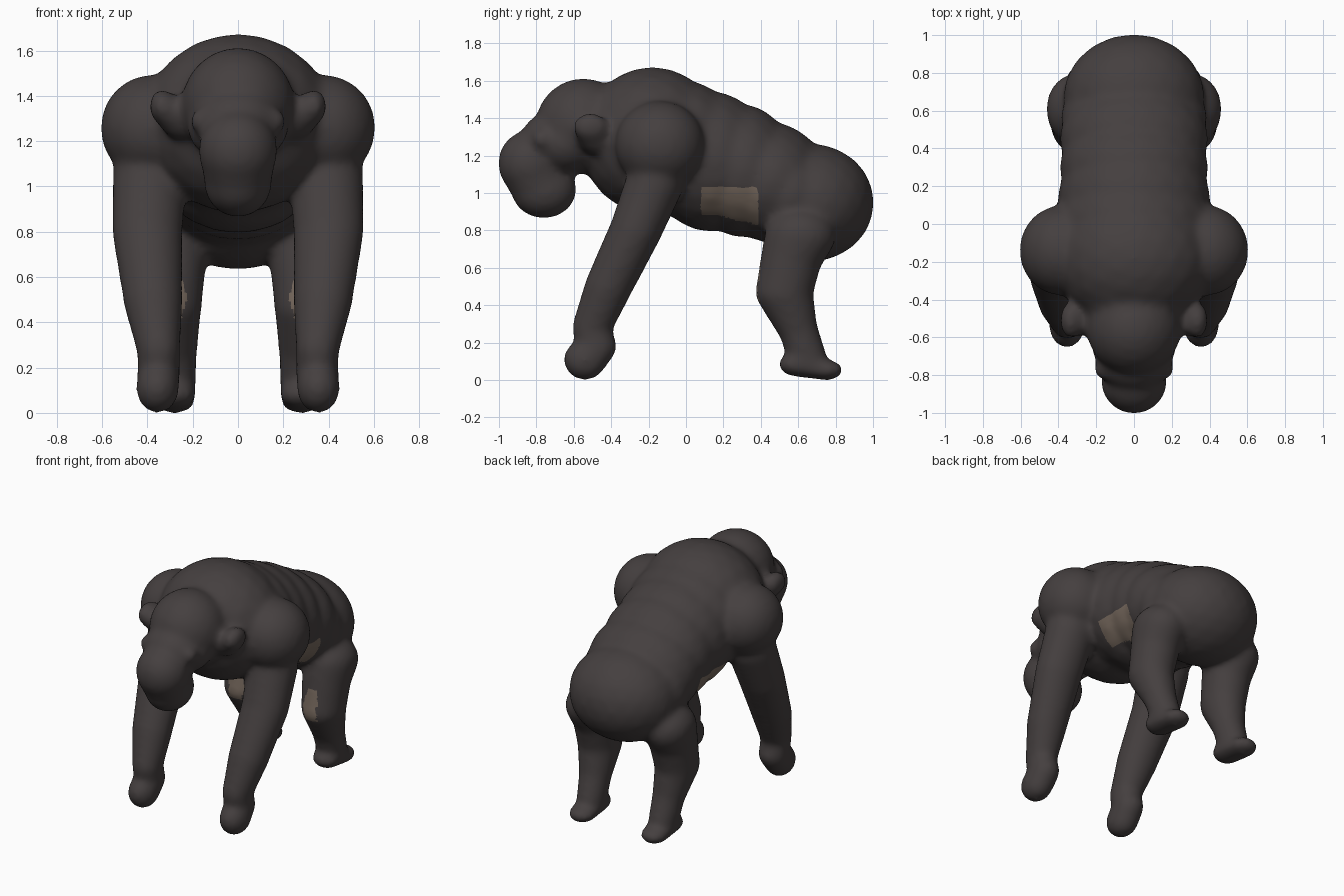
import bpy
import bmesh
from mathutils import Matrix, Vector

default_cube = bpy.data.objects.get("Cube")
if default_cube:
    bpy.data.objects.remove(default_cube, do_unlink=True)


def make_material(name, colour):
    mat = bpy.data.materials.new(name)
    mat.use_nodes = True
    mat.diffuse_color = colour
    for node in mat.node_tree.nodes:
        if node.type == 'BSDF_PRINCIPLED':
            node.inputs["Base Color"].default_value = colour
            node.inputs["Roughness"].default_value = 0.9
    return mat


fur = make_material("dark_fur", (0.059, 0.050, 0.050, 1))
skin = make_material("brown_skin", (0.185, 0.142, 0.112, 1))

# One unit sphere serves as the pattern for every volume
pattern = bmesh.new()
bmesh.ops.create_icosphere(pattern, subdivisions=3, radius=1)
pattern.verts.index_update()
sphere_points = [v.co.copy() for v in pattern.verts]
sphere_faces = [[v.index for v in f.verts] for f in pattern.faces]
pattern.free()

points, faces = [], []
SOFTENING = 0.006  # extra radius that the smoothing takes away again


def blob(centre, radii, mirrored=False):
    """One ellipsoid of flesh, optionally repeated on the other side."""
    scale = Matrix.Diagonal([r + SOFTENING for r in radii])
    for side in ((1, -1) if mirrored else (1,)):
        start = len(points)
        middle = Vector((centre[0] * side, centre[1], centre[2]))
        points.extend(middle + scale @ p for p in sphere_points)
        faces.extend([start + i for i in f] for f in sphere_faces)


def limb(joints, steps=6):
    """Mirrored tapering limb: ellipsoids swept between (centre, radii) joints."""
    for (c0, r0), (c1, r1) in zip(joints, joints[1:]):
        for i in range(steps + 1):
            t = i / steps
            blob(Vector(c0).lerp(Vector(c1), t), Vector(r0).lerp(Vector(r1), t), True)


# Torso: chest, belly, waist and rump with fillers between
blob((0, -.18, 1.28), (.42, .38, .39))
blob((0, 0, 1.23), (.41, .30, .365))
blob((0, .13, 1.17), (.40, .33, .37))
blob((0, .30, 1.12), (.39, .28, .35))
blob((0, .45, 1.06), (.39, .30, .315))
blob((0, .56, .99), (.385, .24, .285))
blob((0, .67, .95), (.37, .33, .31))

# Neck, skull, face, muzzle and jaw
blob((0, -.38, 1.33), (.28, .25, .26))
blob((0, -.55, 1.36), (.245, .25, .25))
blob((0, -.64, 1.27), (.22, .18, .17))
blob((0, -.72, 1.28), (.19, .16, .15))
blob((0, -.83, 1.16), (.17, .17, .175))
blob((0, -.80, 1.09), (.155, .165, .15))
blob((0, -.76, 1.02), (.145, .17, .15))

# Brow corners and ears
blob((.15, -.77, 1.29), (.06, .05, .05), True)
limb([((.24, -.48, 1.29), (.10, .09, .08)),
      ((.335, -.51, 1.355), (.052, .09, .07))])

# Shoulders, arms and knuckled hands
blob((.25, -.15, 1.29), (.25, .25, .22), True)
blob((.38, -.14, 1.26), (.222, .235, .23), True)
limb([((.39, -.17, 1.05), (.16, .15, .15)),
      ((.40, -.27, .80), (.152, .135, .13)),
      ((.375, -.415, .50), (.127, .122, .12)),
      ((.35, -.505, .28), (.09, .10, .10)),
      ((.35, -.475, .18), (.09, .10, .09)),
      ((.355, -.54, .11), (.09, .11, .105))])

# Thighs, shins and feet
limb([((.30, .61, .77), (.16, .185, .15)),
      ((.295, .565, .66), (.15, .16, .14)),
      ((.30, .525, .47), (.135, .15, .12)),
      ((.285, .60, .27), (.10, .10, .10)),
      ((.28, .645, .13), (.09, .10, .09))])
limb([((.28, .59, .085), (.09, .09, .06)),
      ((.28, .75, .055), (.085, .085, .05))])

raw = bpy.data.meshes.new("body_blobs")
raw.from_pydata(points, [], faces)
body = bpy.data.objects.new("ape_body", raw)
bpy.context.collection.objects.link(body)

# Fuse all the volumes into one soft skin
remesh = body.modifiers.new("Fuse", 'REMESH')
remesh.mode = 'VOXEL'
remesh.voxel_size = 0.018
soften = body.modifiers.new("Soften", 'SMOOTH')
soften.factor = 0.5
soften.iterations = 16

bpy.context.view_layer.update()
depsgraph = bpy.context.evaluated_depsgraph_get()
mesh = bpy.data.meshes.new_from_object(body.evaluated_get(depsgraph))
mesh.name = "ape_body"
body.modifiers.clear()
body.data = mesh
bpy.data.meshes.remove(raw)

# Stand the body on the ground
floor = min(v.co.z for v in mesh.vertices)
mesh.transform(Matrix.Translation((0, 0, -floor)))

# Bare skin on the flanks and the front of the thighs
mesh.materials.clear()
mesh.materials.append(fur)
mesh.materials.append(skin)
for face in mesh.polygons:
    x, y, z = face.center
    x = abs(x)
    flank = x > .25 and .08 < y < .385 and .88 - .2 * y < z < 1.03
    thigh = (.225 + .3 * abs(z - .51) < x < .34 and .3 < y < .5
             and .42 < z < .64 and face.normal.y < -.4)
    face.material_index = 1 if flank or thigh else 0
    face.use_smooth = True
